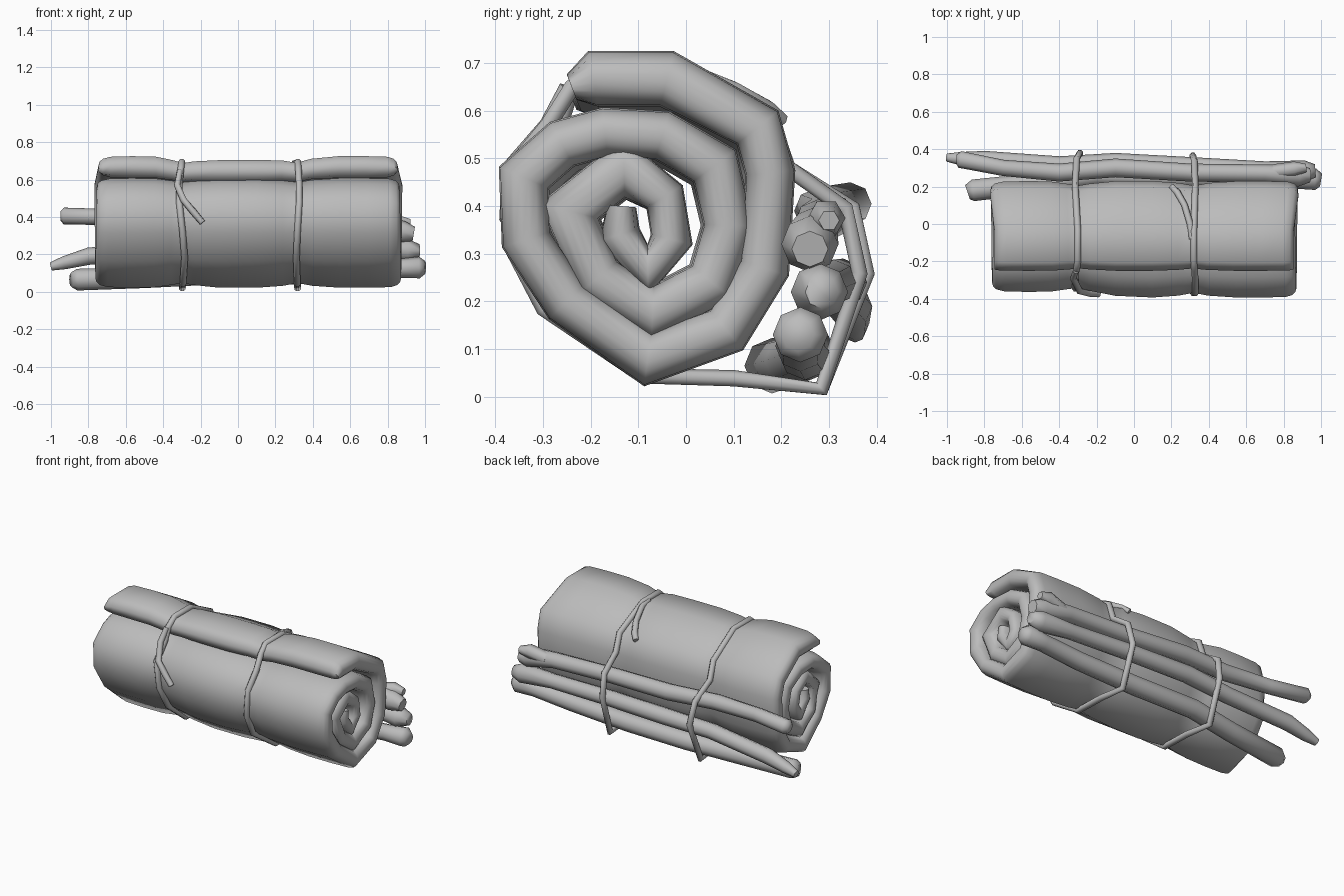
import bpy, bmesh, math
from mathutils import Vector

cube = bpy.data.objects.get("Cube")
if cube:
    bpy.data.objects.remove(cube, do_unlink=True)

grey = bpy.data.materials.new("plain grey")
grey.use_nodes = True
colour = (0.5, 0.5, 0.5, 1)
grey.diffuse_color = colour
grey.node_tree.nodes["Principled BSDF"].inputs["Base Color"].default_value = colour


def finish(bm, name, angle):
    """Turn a bmesh into a smooth-shaded object with sharp corners kept."""
    bmesh.ops.recalc_face_normals(bm, faces=bm.faces)
    mesh = bpy.data.meshes.new(name)
    bm.to_mesh(mesh)
    bm.free()
    mesh.materials.append(grey)
    mesh.shade_smooth()
    mesh.set_sharp_from_angle(angle=math.radians(angle))
    obj = bpy.data.objects.new(name, mesh)
    bpy.context.collection.objects.link(obj)


def loft(bm, rings, closed=False):
    """Skin a list of vertex rings, joining last to first when closed."""
    rings = [[bm.verts.new(co) for co in ring] for ring in rings]
    count = len(rings[0])
    pairs = list(zip(rings, rings[1:]))
    if closed:
        pairs.append((rings[-1], rings[0]))
    for a, b in pairs:
        for i in range(count):
            j = (i + 1) % count
            bm.faces.new((a[i], a[j], b[j], b[i]))
    return rings


def tube(name, points, radii, sides=8, closed=False):
    """Sweep a round section along a path, with a radius at each point."""
    path = [Vector(p) for p in points]
    last = len(path) - 1
    rings = []
    for i, p in enumerate(path):
        before = path[i - 1] if closed or i > 0 else p
        after = path[(i + 1) % len(path)] if closed or i < last else p
        along = (after - before).normalized()
        guide = Vector((0, 0, 1)) if abs(along.x) > 0.75 else Vector((1, 0, 0))
        u = along.cross(guide).normalized()
        v = along.cross(u)
        turn = [math.tau * k / sides for k in range(sides)]
        rings.append([p + (u * math.cos(t) + v * math.sin(t)) * radii[i] for t in turn])
    bm = bmesh.new()
    skin = loft(bm, rings, closed)
    if not closed:
        bm.faces.new(skin[0])
        bm.faces.new(skin[-1])
    finish(bm, name, 70)


# Blanket: a thick strip wound inward from the loose flap, as (y, z)
spiral = [Vector(p) for p in (
    (-.24, .65), (-.195, .667), (-.04, .667), (.15, .565), (.177, .47), (.165, .27),
    (.085, .14), (-.08, .08), (-.25, .2), (-.335, .33), (-.34, .46),
    (-.26, .53), (-.17, .555), (-.05, .548), (.06, .485), (.09, .36), (.055, .24),
    (-.07, .175), (-.185, .25), (-.245, .39), (-.13, .48), (-.045, .42),
    (-.03, .33), (-.08, .265), (-.14, .34), (-.135, .4))]
centre = Vector((-.08, .33))
ties = (-.3, .32)
steps = len(spiral)


def strip_outline(half):
    """Offset the spiral to both sides and join them as one outline."""
    outer, inner = [], []
    for i, p in enumerate(spiral):
        a = (p - spiral[max(i - 1, 0)]).normalized()
        b = (spiral[min(i + 1, steps - 1)] - p).normalized()
        along = (a + b).normalized()
        width = half * (1 if 0 < i < steps - 1 else .55)
        if 0 < i < 3:
            width *= 1.12
        if i > 20:
            width *= .8
        side = Vector((-along.y, along.x)) * width / max(along.dot(b), 0.75)
        outer.append((i, p + side))
        inner.append((i, p - side))
    return outer + inner[::-1]


def place(x, i, p):
    """Pinch under the ties, swell between, and let the flap dip mid-way."""
    pinch = sum(math.exp(-((x - t) / .08) ** 2) for t in ties)
    q = centre + (p - centre) * (1 - .07 * pinch)
    if i < 3:
        q.y -= .025 * math.exp(-(x / .25) ** 2)
    if q.x < -.2 and i > 5:
        q.x += .03 * max(0, min(1, -x * 3))
    reach = .975 if i < 3 else 1.01 - .05 * i / steps
    return x * reach, q.x, q.y


stations = [(-.765, .008), (-.76, .024), (-.742, .039), (-.7, .049), (-.58, .052),
            (-.45, .051), (-.36, .05), (-.3, .049), (-.24, .05), (-.1, .052), (.1, .052),
            (.24, .05), (.32, .049), (.4, .05), (.55, .052), (.7, .052), (.82, .049),
            (.855, .039), (.87, .024), (.875, .008)]
bm = bmesh.new()
skin = loft(bm, [[place(x, i, p) for i, p in strip_outline(half)] for x, half in stations])
for ring in (skin[0], skin[-1]):
    for i in range(steps - 1):
        bm.faces.new((ring[i], ring[i + 1], ring[-i - 2], ring[-i - 1]))
finish(bm, "blanket_roll", 75)

# Sticks tied along the back
tube("upper_stick",
     [(-.95, .345, .405), (-.93, .345, .405), (-.7, .3, .4), (-.4, .275, .39), (-.1, .3, .38),
      (.3, .275, .365), (.7, .27, .35), (.88, .26, .32), (.94, .26, .31)],
     [.025, .045, .043, .048, .05, .048, .048, .06, .038])
tube("middle_stick",
     [(-1, .355, .135), (-.93, .35, .155), (-.8, .345, .19), (-.4, .315, .225), (-.1, .33, .24),
      (.3, .31, .24), (.7, .29, .23), (.91, .28, .22), (.97, .285, .22)],
     [.022, .035, .046, .047, .05, .048, .045, .06, .035])
tube("lower_stick",
     [(-.89, .17, .065), (-.86, .18, .065), (-.5, .22, .075), (-.2, .26, .09), (.2, .25, .09),
      (.6, .24, .105), (.85, .24, .125), (.97, .24, .13), (1, .235, .13)],
     [.04, .058, .055, .055, .055, .052, .05, .058, .035])
tube("stick_twig", [(.75, .28, .35), (.86, .295, .375), (.92, .3, .37)], [.04, .04, .022], 6)

# Cords looping round the roll and the sticks, fuller at the front where needed
loop = [(-.24, .65), (-.19, .695), (-.035, .695), (.18, .585), (.215, .48), (.335, .395),
        (.365, .26), (.285, .016), (.1, .038), (-.09, .043), (-.275, .185), (-.345, .32),
        (-.345, .475), (-.265, .57)]
for name, x, lean, front in (("right_cord", ties[0], .015, 0), ("left_cord", ties[1], -.008, .025)):
    path = [(x + lean * math.sin(z * 9),
             y + max(lean, 0) * (y > .3) - front * (y < -.25), z) for y, z in loop]
    tube(name, path, [.018] * len(path), 7, closed=True)

# Loose cord ends
tube("front_cord_end",
     [(-.31, -.25, .65), (-.325, -.29, .57), (-.29, -.36, .49), (-.24, -.37, .43), (-.19, -.375, .37)],
     [.016, .018, .018, .019, .017], 7)
tube("top_cord_end",
     [(.31, -.08, .69), (.3, .0, .685), (.27, .1, .645), (.23, .17, .605), (.2, .2, .58)],
     [.016, .018, .018, .019, .017], 7)
